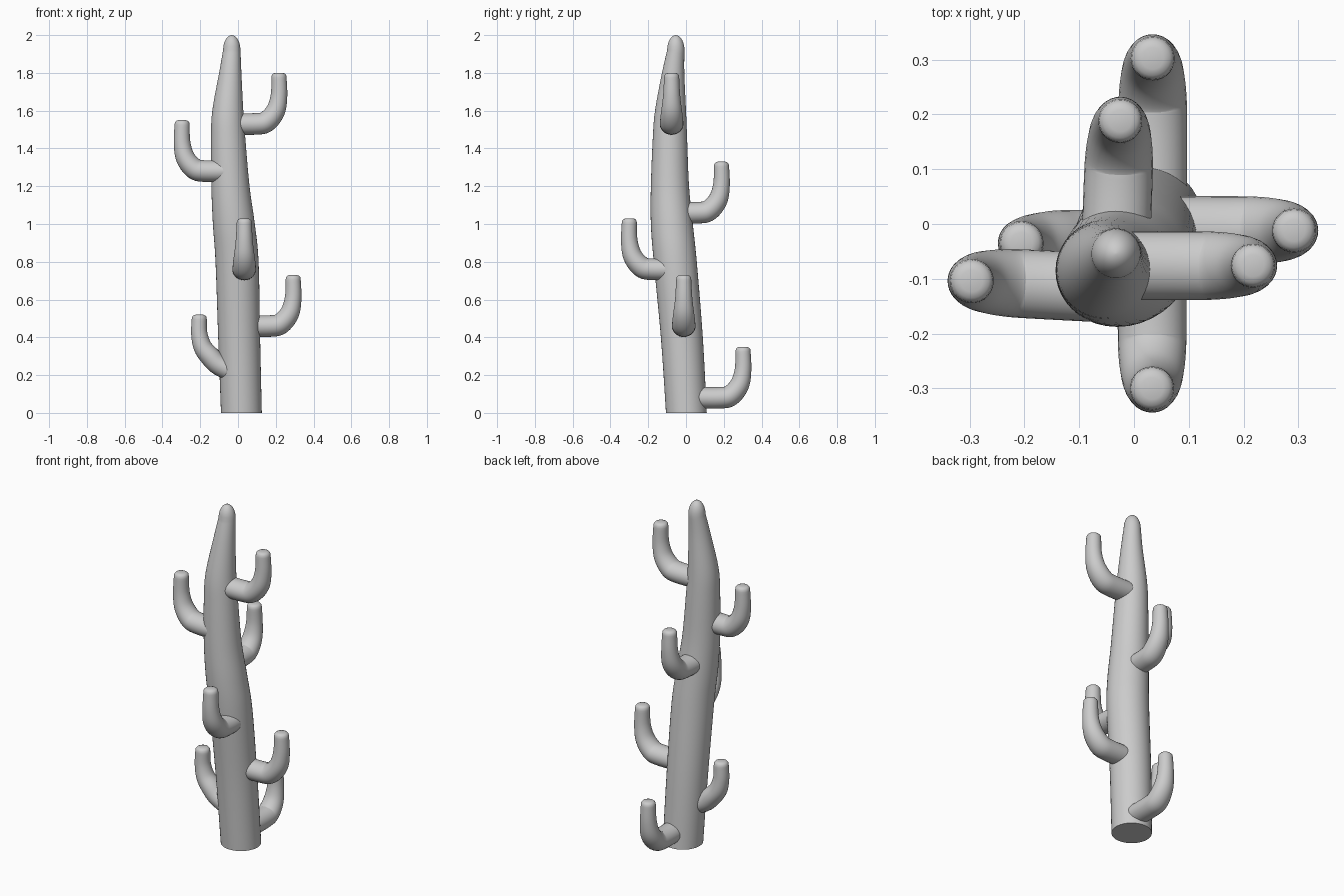
import bpy, bmesh, math
from mathutils import Vector

if "Cube" in bpy.data.objects:
    bpy.data.objects.remove(bpy.data.objects["Cube"])


def smooth_rows(rows, steps):
    """Catmull-Rom interpolation through rows of numbers."""
    rows = [Vector(r) for r in rows]
    out = []
    for i in range(len(rows) - 1):
        a, b = rows[max(i - 1, 0)], rows[i]
        c, d = rows[i + 1], rows[min(i + 2, len(rows) - 1)]
        for k in range(steps):
            t = k / steps
            out.append(b + (c - a) * (t / 2) + (a * 2 - b * 5 + c * 4 - d) * (t * t / 2)
                       + (b * 3 - a - c * 3 + d) * (t ** 3 / 2))
    return out + [rows[-1]]


def skin(name, rings):
    """Bridge successive rings of points and cap both ends."""
    bm = bmesh.new()
    loops = [[bm.verts.new(p) for p in ring] for ring in rings]
    n = len(loops[0])
    for a, b in zip(loops, loops[1:]):
        for i in range(n):
            j = (i + 1) % n
            bm.faces.new((a[i], a[j], b[j], b[i]))
    bm.faces.new(loops[0][::-1])
    bm.faces.new(loops[-1])
    bmesh.ops.recalc_face_normals(bm, faces=bm.faces[:])
    mesh = bpy.data.meshes.new(name)
    bm.to_mesh(mesh)
    bm.free()
    ob = bpy.data.objects.new(name, mesh)
    bpy.context.collection.objects.link(ob)
    bpy.context.view_layer.objects.active = ob
    ob.select_set(True)
    bpy.ops.object.shade_smooth_by_angle(angle=math.radians(50))
    ob.select_set(False)


def circle(n):
    return [(math.cos(2 * math.pi * i / n), math.sin(2 * math.pi * i / n)) for i in range(n)]


# Trunk: leaning tapered column (centre x, centre y, z, radius)
trunk = smooth_rows([
    (.018, .002, 0, .108), (.006, -.022, .4, .111), (-.005, -.057, .8, .114),
    (-.022, -.075, 1.0, .111), (-.04, -.085, 1.2, .101), (-.052, -.085, 1.45, .091),
    (-.054, -.082, 1.6, .082), (-.041, -.068, 1.8, .059), (-.033, -.054, 1.92, .046)], 5)
tip = trunk[-1]
for k in range(1, 7):
    a = math.pi / 2 * k / 6.2
    trunk.append(Vector((tip.x, tip.y, 1.92 + .08 * math.sin(a), .046 * math.cos(a))))
skin("trunk", [[(r[0] + r[3] * c, r[1] + r[3] * s, r[2]) for c, s in circle(40)] for r in trunk])

# Arm profile: (distance outward from tip, height above base, radius)
tight = [(-.25, 0, .057), (-.12, 0, .057), (-.065, .013, .056), (-.018, .07, .051),
         (0, .15, .044), (0, .245, .04)]
gentle = [(-.22, -.05, .055), (-.11, .0, .055), (-.058, .048, .054), (-.018, .1, .049),
          (0, .17, .043), (0, .245, .04)]


def arm(name, x, y, top, angle, profile):
    out = Vector((math.cos(math.radians(angle)), math.sin(math.radians(angle)), 0))
    side = Vector((-out.y, out.x, 0))
    up = Vector((0, 0, 1))
    path = smooth_rows(profile, 5)
    # rounded tip rim
    path += [Vector((0, .258, .038)), Vector((0, .266, .031)), Vector((0, .27, .02))]
    rings = []
    for i, p in enumerate(path):
        q0, q1 = path[max(i - 1, 0)], path[min(i + 1, len(path) - 1)]
        t = (out * (q1[0] - q0[0]) + up * (q1[1] - q0[1])).normalized()
        nor = side.cross(t)
        centre = Vector((x, y, top - .27)) + out * p[0] + up * p[1]
        wide = 1 + .1 * min(1, max(0, (p[2] - .04) / .014))
        rings.append([centre + side * (c * p[2] * wide) + nor * (s * p[2]) for c, s in circle(28)])
    skin(name, rings)


# Arms around the trunk
arm("upper_right_arm", .217, -.076, 1.80, 0, tight)
arm("upper_left_arm", -.296, -.104, 1.55, 177, tight)
arm("upper_back_arm", -.025, .188, 1.33, 88, tight)
arm("front_arm", .033, -.300, 1.03, -90, tight)
arm("lower_right_arm", .292, -.012, .73, 0, tight)
arm("lower_left_arm", -.205, -.035, .52, 180, gentle)
arm("lower_back_arm", .034, .302, .35, 90, tight)
